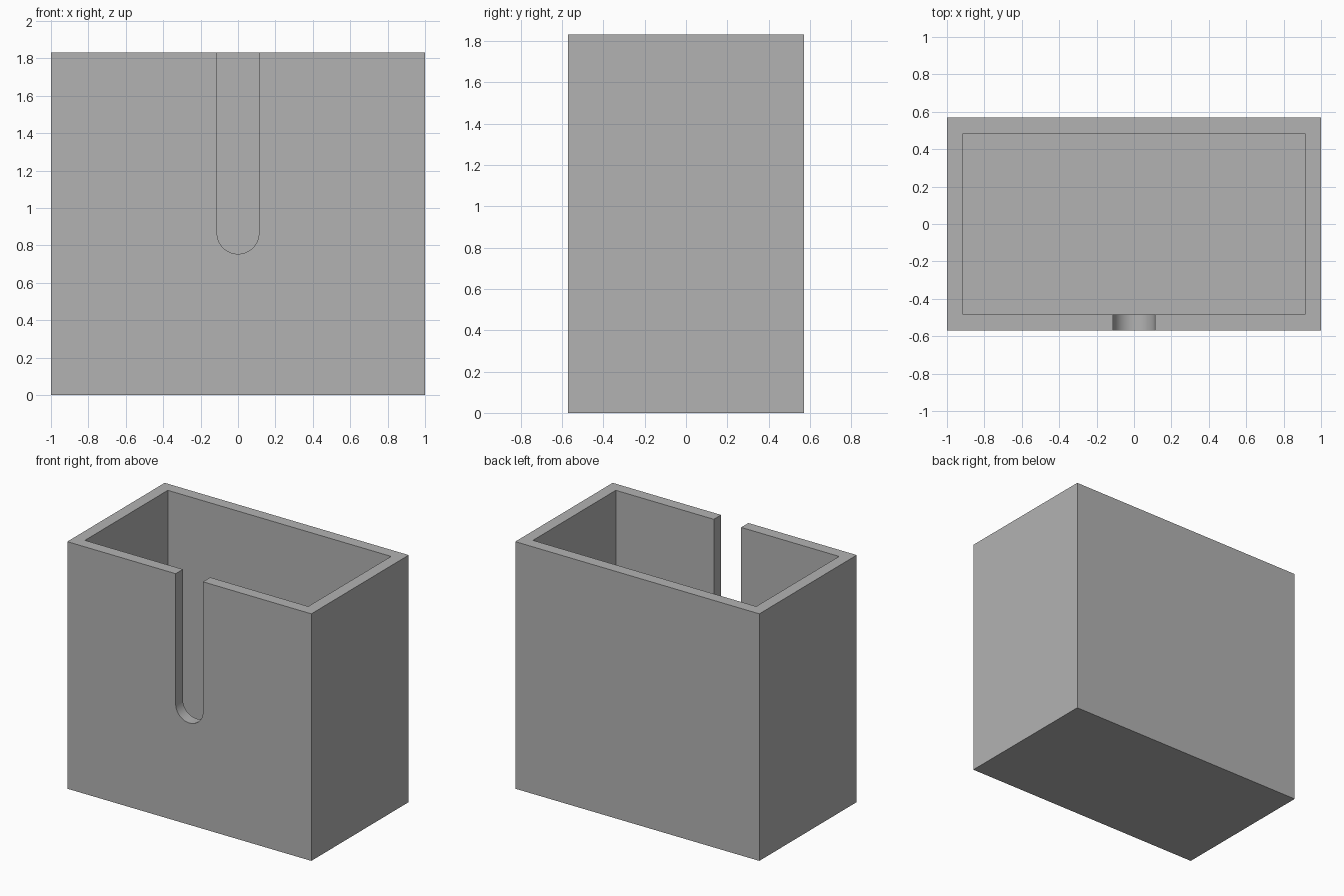
import bpy
import bmesh
import math
from mathutils import Matrix

if "Cube" in bpy.data.objects:
    bpy.data.objects.remove(bpy.data.objects["Cube"], do_unlink=True)

WIDTH, DEPTH, HEIGHT = 2.0, 1.14, 1.83
WALL = 0.085
SLOT_RADIUS, SLOT_CENTRE = 0.112, 0.866

grey = bpy.data.materials.new("plain grey")
grey.use_nodes = True
grey.diffuse_color = (0.45, 0.45, 0.45, 1)
grey.node_tree.nodes["Principled BSDF"].inputs["Base Color"].default_value = grey.diffuse_color


def make_object(name, bm):
    bmesh.ops.recalc_face_normals(bm, faces=bm.faces)
    mesh = bpy.data.meshes.new(name)
    bm.to_mesh(mesh)
    bm.free()
    mesh.materials.append(grey)
    obj = bpy.data.objects.new(name, mesh)
    bpy.context.collection.objects.link(obj)
    return obj


def box(name, width, depth, bottom, top):
    bm = bmesh.new()
    matrix = Matrix.Translation((0, 0, (bottom + top) / 2)) @ Matrix.Diagonal((width, depth, top - bottom, 1))
    bmesh.ops.create_cube(bm, size=1, matrix=matrix)
    return make_object(name, bm)


def slot(name):
    # U-shaped profile pushed through the front wall only
    top = HEIGHT + 0.1
    front = -DEPTH / 2 - 0.1
    points = [(-SLOT_RADIUS, top)]
    for i in range(33):
        a = math.pi + math.pi * i / 32
        points.append((SLOT_RADIUS * math.cos(a), SLOT_CENTRE + SLOT_RADIUS * math.sin(a)))
    points.append((SLOT_RADIUS, top))
    bm = bmesh.new()
    face = bm.faces.new([bm.verts.new((x, front, z)) for x, z in points])
    result = bmesh.ops.extrude_face_region(bm, geom=[face])
    verts = [v for v in result["geom"] if isinstance(v, bmesh.types.BMVert)]
    bmesh.ops.translate(bm, verts=verts, vec=(0, -front, 0))
    return make_object(name, bm)


# Open-topped container with a hollow interior and a rounded front slot
body = box("open_container", WIDTH, DEPTH, 0, HEIGHT)
cutters = [
    box("cavity_cutter", WIDTH - 2 * WALL, DEPTH - 2 * WALL, WALL, HEIGHT + 0.2),
    slot("slot_cutter"),
]
bpy.ops.object.select_all(action="DESELECT")
body.select_set(True)
bpy.context.view_layer.objects.active = body
for cutter in cutters:
    cutter.hide_render = True
    mod = body.modifiers.new(cutter.name, "BOOLEAN")
    mod.operation = "DIFFERENCE"
    mod.solver = "EXACT"
    mod.object = cutter
    bpy.ops.object.modifier_apply(modifier=mod.name)
    bpy.data.objects.remove(cutter, do_unlink=True)

# Smooth slot curve, crisp box edges
bpy.ops.object.shade_smooth_by_angle(angle=math.radians(30))
